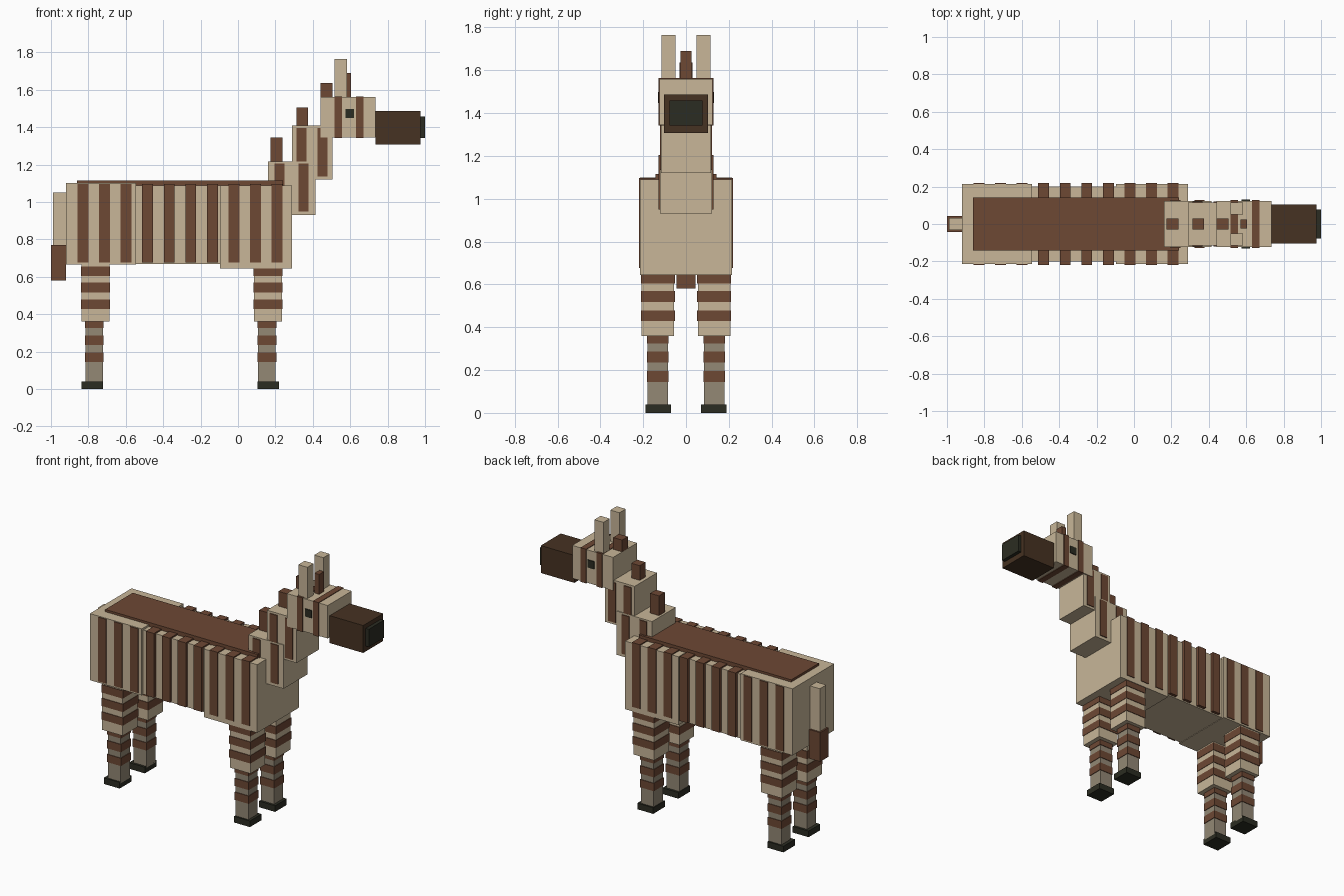
import bpy


def material(name, rgb):
    m = bpy.data.materials.new(name)
    lin = [((c / 255 + 0.055) / 1.055) ** 2.4 for c in rgb]
    m.diffuse_color = (*lin, 1)
    return m


tan = material("tan", (200, 182, 152))
brown = material("stripe brown", (109, 72, 52))
taupe = material("taupe", (147, 136, 117))
dark = material("muzzle brown", (70, 50, 34))
black = material("hoof black", (43, 44, 34))


def box(name, x, y, z, mat):
    """Box spanning the given (min, max) ranges."""
    verts = [(a, b, c) for a in x for b in y for c in z]
    faces = [(0, 1, 3, 2), (4, 6, 7, 5), (0, 4, 5, 1),
             (2, 3, 7, 6), (0, 2, 6, 4), (1, 5, 7, 3)]
    me = bpy.data.meshes.new(name)
    me.from_pydata(verts, [], faces)
    me.materials.append(mat)
    ob = bpy.data.objects.new(name, me)
    bpy.context.collection.objects.link(ob)
    return ob


def mid(name, x, half, z, mat):
    """Box centred across the width."""
    return box(name, x, (-half, half), z, mat)


# Body
mid("rump", (-0.92, -0.545), 0.215, (0.665, 1.10), tan)
mid("belly", (-0.55, -0.09), 0.2, (0.668, 1.087), tan)
mid("chest", (-0.096, 0.289), 0.215, (0.644, 1.089), tan)
mid("back_stripe", (-0.86, 0.24), 0.142, (1.07, 1.115), brown)
for i in range(10):
    c = -0.829 + i * 0.1153
    mid("body_stripe", (c - 0.029, c + 0.029), 0.22, (0.676, 1.096), brown)

# Neck
mid("lower_neck", (0.16, 0.415), 0.122, (0.93, 1.215), tan)
mid("upper_neck", (0.29, 0.505), 0.116, (1.12, 1.408), tan)
for x0 in (0.195, 0.324):
    mid("lower_neck_stripe", (x0, x0 + 0.053), 0.128, (0.95, 1.205), brown)
for x0 in (0.313, 0.425):
    mid("upper_neck_stripe", (x0, x0 + 0.053), 0.1215, (1.135, 1.395), brown)

# Head
mid("head", (0.44, 0.735), 0.124, (1.345, 1.56), tan)
for x0 in (0.516, 0.632):
    mid("head_stripe", (x0, x0 + 0.04), 0.129, (1.341, 1.564), brown)
mid("muzzle", (0.735, 0.977), 0.103, (1.307, 1.486), dark)
mid("nose", (0.97, 1.0), 0.078, (1.343, 1.458), black)

# Mane tufts and forelock
for x0, x1, half, z0, z1 in ((0.174, 0.238, 0.03, 1.2, 1.344),
                             (0.313, 0.374, 0.03, 1.39, 1.504),
                             (0.441, 0.505, 0.03, 1.54, 1.637),
                             (0.57, 0.604, 0.025, 1.54, 1.69)):
    mid("mane_tuft", (x0, x1), half, (z0, z1), brown)

# Tail
mid("tail", (-0.99, -0.915), 0.033, (0.75, 1.05), tan)
mid("tail_tip", (-1.0, -0.92), 0.044, (0.58, 0.77), brown)

for s in (-1, 1):
    def side(name, x, near, far, z, mat):
        """Box on one side of the body."""
        box(name, x, sorted((s * near, s * far)), z, mat)

    # Ears and eyes
    side("ear", (0.516, 0.582), 0.05, 0.115, (1.54, 1.765), tan)
    side("eye", (0.575, 0.621), 0.123, 0.13, (1.448, 1.498), black)

    # Legs: x start of each upper leg
    for x in (-0.837, 0.086):
        side("upper_leg", (x, x + 0.149), 0.055, 0.207, (0.36, 0.68), tan)
        side("lower_leg", (x + 0.022, x + 0.115), 0.085, 0.179, (0.03, 0.37), taupe)
        x_hoof = x + (0.0 if x < 0 else 0.018)
        side("hoof", (x_hoof, x_hoof + 0.115), 0.07, 0.19, (0, 0.04), black)
        for z in (0.428, 0.517, 0.605):
            side("upper_leg_stripe", (x - 0.003, x + 0.152), 0.051, 0.211,
                 (z, z + 0.051), brown)
        for z in (0.145, 0.235, 0.325):
            side("lower_leg_stripe", (x + 0.018, x + 0.119), 0.081, 0.183,
                 (z, min(z + 0.051, 0.365)), brown)
